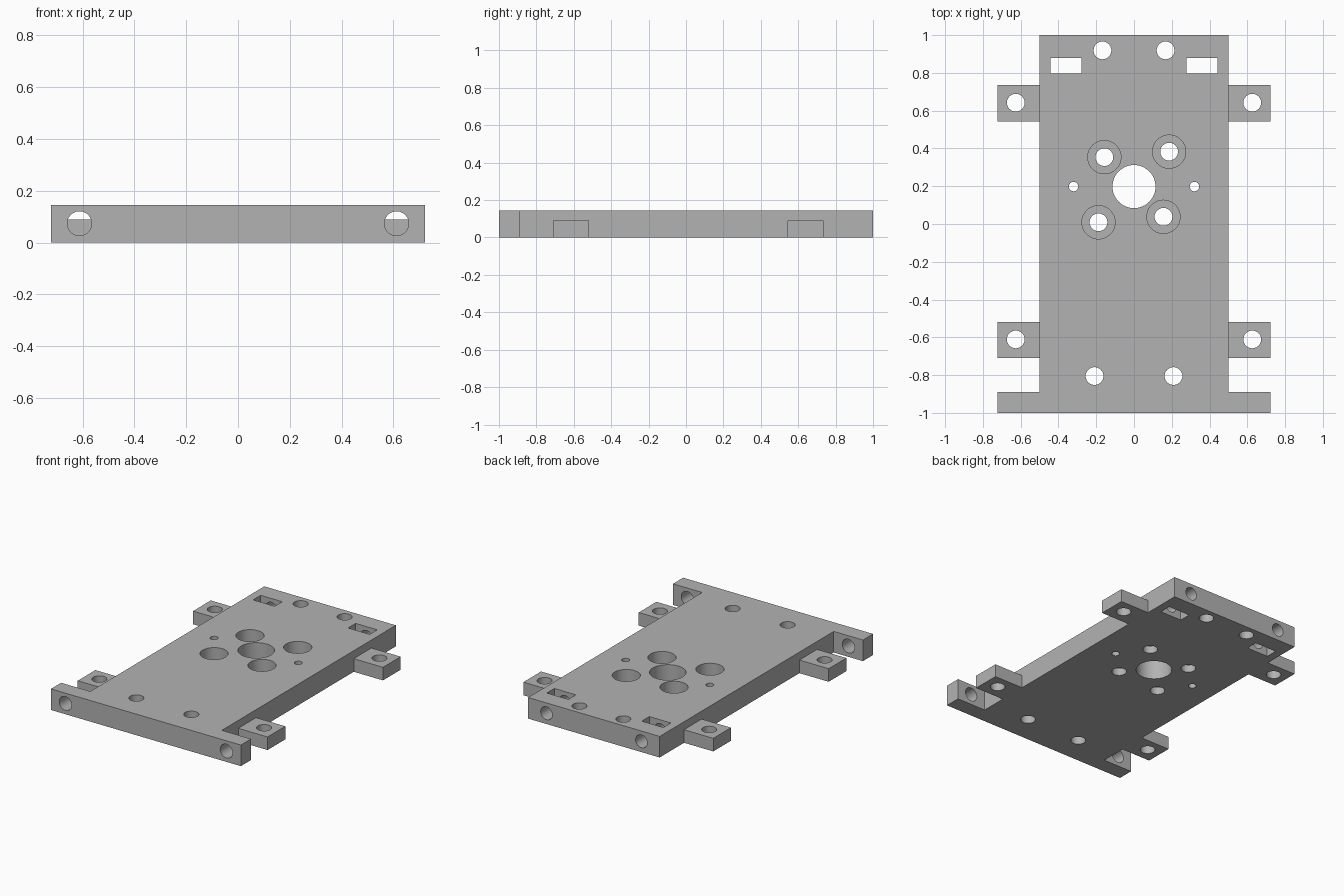
import bpy, bmesh, math
from mathutils import Matrix, Vector

cube = bpy.data.objects.get("Cube")
if cube:
    bpy.data.objects.remove(cube, do_unlink=True)

H = 0.145       # plate thickness
TAB_H = 0.09    # tab thickness
R = 0.047       # common bolt hole radius

grey = bpy.data.materials.new("light grey")
grey.use_nodes = True
grey.diffuse_color = (0.45, 0.45, 0.45, 1)
grey.node_tree.nodes["Principled BSDF"].inputs["Base Color"].default_value = (0.45, 0.45, 0.45, 1)


def make_object(name, bm):
    bmesh.ops.recalc_face_normals(bm, faces=bm.faces)
    mesh = bpy.data.meshes.new(name)
    bm.to_mesh(mesh)
    bm.free()
    mesh.materials.append(grey)
    obj = bpy.data.objects.new(name, mesh)
    bpy.context.collection.objects.link(obj)
    return obj


# Mounting plate: mirrored outline with side tabs and wide front bar
tabs = [(0.543, 0.735), (-0.71, -0.518)]
half = [(0.5, 1)]
for low, high in tabs:
    half += [(0.5, high), (0.722, high), (0.722, low), (0.5, low)]
half += [(0.5, -0.89), (0.722, -0.89), (0.722, -1)]
outline = half + [(-x, y) for x, y in reversed(half)]
bm = bmesh.new()
face = bm.faces.new([bm.verts.new((x, y, 0)) for x, y in outline])
top = bmesh.ops.extrude_face_region(bm, geom=[face])["geom"]
bmesh.ops.translate(bm, vec=(0, 0, H), verts=[v for v in top if isinstance(v, bmesh.types.BMVert)])
plate = make_object("mounting_plate", bm)

cutters = []


def add_cutter(name, bm):
    obj = make_object(name, bm)
    obj.hide_render = True
    cutters.append(obj)


def cut_box(name, low, high):
    bm = bmesh.new()
    low, high = Vector(low), Vector(high)
    size = high - low
    bmesh.ops.create_cube(bm, size=1, matrix=Matrix.Translation((low + high) / 2) @ Matrix.Diagonal((*size, 1)))
    add_cutter(name, bm)


def cut_round(name, centre, radius, length, along_y=False):
    bm = bmesh.new()
    turn = Matrix.Rotation(math.pi / 2, 4, "X") if along_y else Matrix.Identity(4)
    bmesh.ops.create_cone(bm, cap_ends=True, segments=48, radius1=radius, radius2=radius,
                          depth=length, matrix=Matrix.Translation(centre) @ turn)
    add_cutter(name, bm)


for s in (-1, 1):
    # Lowered tabs with bolt holes
    for low, high in tabs:
        xs = sorted((s * 0.5, s * 0.8))
        cut_box("tab_step", (xs[0], low - 0.02, TAB_H), (xs[1], high + 0.02, 0.3))
        cut_round("tab_hole", (s * 0.626, (low + high) / 2 + 0.003, 0), R, 1)
    # Vertical holes at the back, front and beside the centre
    for x, y, r in [(0.167, 0.919, R), (0.209, -0.805, R), (0.32, 0.198, 0.025)]:
        cut_round("plate_hole", (s * x, y, 0), r, 1)
    # Nut slots with the bolt bores that cross them
    xs = sorted((s * 0.443, s * 0.279))
    cut_box("nut_slot", (xs[0], 0.797, -0.1), (xs[1], 0.879, 0.3))
    cut_round("back_bore", (s * 0.361, 0.9, 0.074), 0.044, 0.4, True)
    # Front bar holes
    cut_round("bar_hole", (s * 0.612, -0.95, 0.074), R, 0.3, True)

# Central opening and four counterbored holes around it
cut_round("centre_hole", (0, 0.198, 0), 0.114, 1)
for x, y in [(-0.157, 0.354), (0.186, 0.383), (0.156, 0.038), (-0.188, 0.009)]:
    cut_round("motor_hole", (x, y, 0), R, 1)
    cut_round("counterbore", (x, y, 0.2), 0.088, 0.3)

# Cut everything, then remove the cutters
for cutter in cutters:
    mod = plate.modifiers.new(cutter.name, "BOOLEAN")
    mod.operation = "DIFFERENCE"
    mod.solver = "EXACT"
    mod.object = cutter
bpy.context.view_layer.update()
result = bpy.data.meshes.new_from_object(plate.evaluated_get(bpy.context.evaluated_depsgraph_get()))
plate.modifiers.clear()
plate.data = result
result.materials.clear()
result.materials.append(grey)
for poly in result.polygons:
    poly.material_index = 0
for cutter in cutters:
    bpy.data.objects.remove(cutter, do_unlink=True)

# Smooth bores, sharp edges
bpy.ops.object.select_all(action="DESELECT")
plate.select_set(True)
bpy.context.view_layer.objects.active = plate
bpy.ops.object.shade_smooth_by_angle(angle=math.radians(30))
